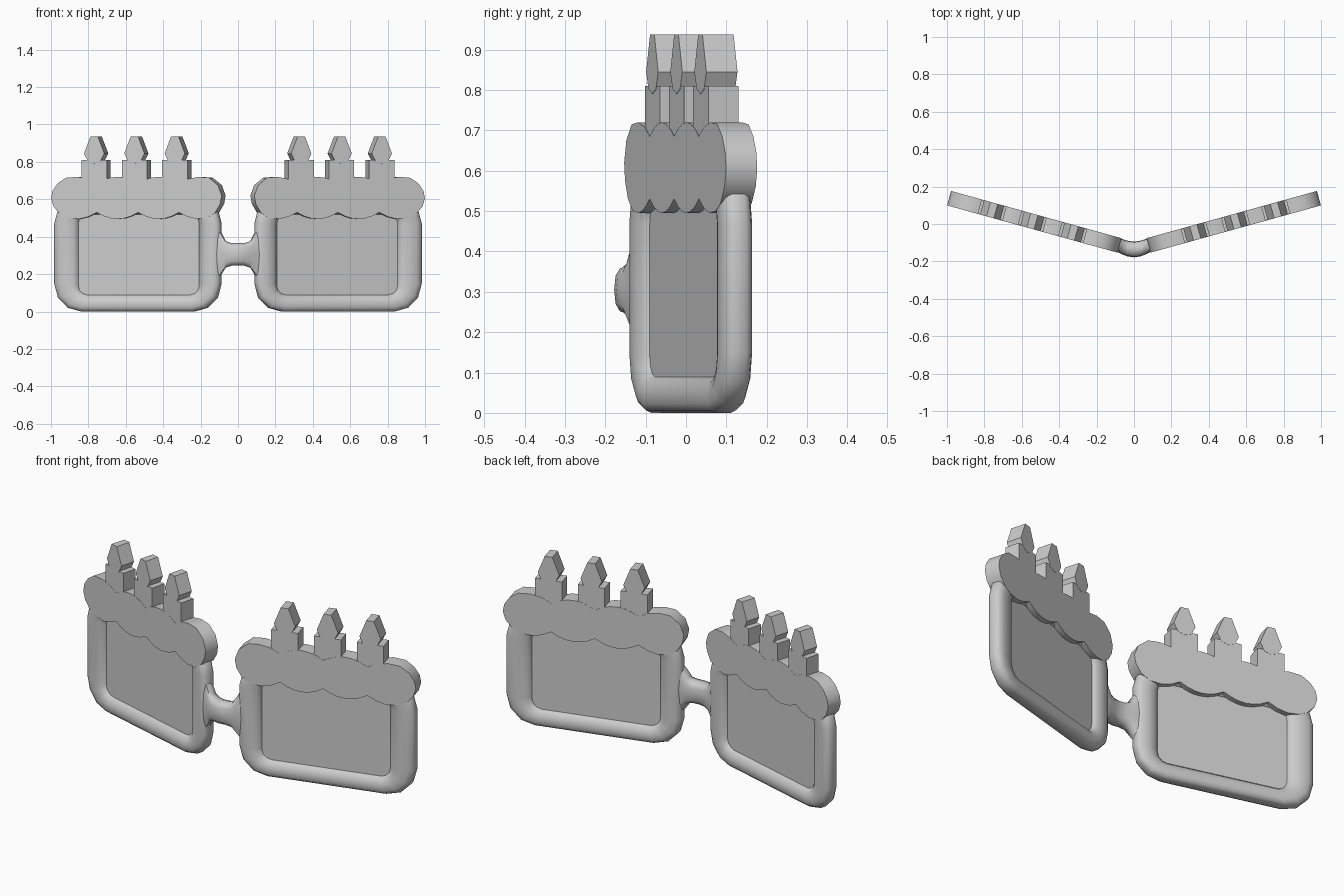
import bpy, bmesh, math
from mathutils import Vector

if "Cube" in bpy.data.objects:
    bpy.data.objects.remove(bpy.data.objects["Cube"])

ANG = math.atan(0.277)          # sweep-back of each half
Y0, T = -0.136, 0.04            # fold line position, half thickness
C, S = math.cos(ANG), math.sin(ANG)


def place(u, v, z):
    """Right-half plane coordinates (along, depth, up) to world."""
    return Vector((u * C - v * S, Y0 + u * S + v * C, z))


def finish(name, bm, angle=40):
    bmesh.ops.recalc_face_normals(bm, faces=bm.faces)
    me = bpy.data.meshes.new(name)
    bm.to_mesh(me)
    bm.free()
    ob = bpy.data.objects.new(name, me)
    bpy.context.collection.objects.link(ob)
    bpy.ops.object.select_all(action='DESELECT')
    ob.select_set(True)
    bpy.context.view_layer.objects.active = ob
    bpy.ops.object.shade_smooth_by_angle(angle=math.radians(angle))
    mod = ob.modifiers.new("mirror", 'MIRROR')
    mod.use_clip = True
    return ob


def slab(name, outline, half):
    """Outline (u, z) extruded symmetrically through the thickness."""
    bm = bmesh.new()
    f = [bm.verts.new(place(u, -half, z)) for u, z in outline]
    b = [bm.verts.new(place(u, half, z)) for u, z in outline]
    bm.faces.new(f)
    bm.faces.new(b[::-1])
    n = len(f)
    for i in range(n):
        j = (i + 1) % n
        bm.faces.new((f[i], f[j], b[j], b[i]))
    return finish(name, bm)


def loft(bm, rings, closed):
    n = len(rings[0])
    last = len(rings) if closed else len(rings) - 1
    for k in range(last):
        a, b = rings[k], rings[(k + 1) % len(rings)]
        for i in range(n):
            j = (i + 1) % n
            bm.faces.new((a[i], a[j], b[j], b[i]))


def round_rect(u0, u1, z0, z1, r, seg=3):
    pts = []
    for q, (u, z) in enumerate([(u1 - r, z1 - r), (u0 + r, z1 - r),
                                (u0 + r, z0 + r), (u1 - r, z0 + r)]):
        for k in range(seg + 1):
            a = math.pi / 2 * (q + k / seg)
            pts.append((u + r * math.cos(a), z + r * math.sin(a)))
    return pts


# Frame rim: rounded section swept between outer and inner rounded rectangles
outer = round_rect(0.095, 1.015, 0.0, 0.62, 0.15)
inner = round_rect(0.213, 0.882, 0.09, 0.518, 0.05)
front = [(0.0, -0.016), (0.07, -0.03), (0.25, -0.039), (0.55, -0.039),
         (0.82, -0.03), (1.0, -0.010)]
section = front + [(t, -v) for t, v in reversed(front)]
bm = bmesh.new()
rings = []
for t, v in section:
    rings.append([bm.verts.new(place(o[0] + (i[0] - o[0]) * t, v,
                                     o[1] + (i[1] - o[1]) * t))
                  for o, i in zip(outer, inner)])
loft(bm, rings, True)
finish("frame", bm, 50)

# Lens panel
slab("lens", round_rect(0.205, 0.89, 0.082, 0.526, 0.05), 0.011)


# Scalloped icing
def scallop(u0, u1, zc, h, seg=6):
    return [(u0 + (u1 - u0) * k / seg,
             zc + h * (1 - (2 * k / seg - 1) ** 2)) for k in range(seg)]


cusps = [0.317, 0.543, 0.773]
icing = [(0.317, 0.530), (0.27, 0.507), (0.22, 0.495), (0.16, 0.500),
         (0.115, 0.53), (0.088, 0.575), (0.080, 0.62), (0.10, 0.675),
         (0.15, 0.715), (0.21, 0.72), (0.27, 0.708)]
icing += scallop(cusps[0], cusps[1], 0.685, 0.035)
icing += scallop(cusps[1], cusps[2], 0.685, 0.035)
icing += [(0.773, 0.685), (0.82, 0.708), (0.88, 0.72), (0.945, 0.715),
          (0.99, 0.685), (1.018, 0.645), (1.026, 0.605), (1.012, 0.56),
          (0.975, 0.52), (0.93, 0.50), (0.87, 0.495), (0.82, 0.507)]
icing += scallop(cusps[2], cusps[1], 0.53, -0.035)
icing += scallop(cusps[1], cusps[0], 0.53, -0.035)
slab("icing", icing, T)

# Candles and flames
for n, u in enumerate((0.340, 0.564, 0.787), 1):
    slab(f"candle_{n}", [(u - 0.07, 0.66), (u + 0.07, 0.66),
                         (u + 0.07, 0.81), (u - 0.07, 0.81)], T - 0.001)
    half = [(0.02, 0.937), (0.056, 0.845), (0.035, 0.803)]
    slab(f"flame_{n}", [(u + a, z) for a, z in half] + [(u, 0.79)]
         + [(u - a, z) for a, z in reversed(half)], T)

# Nose bridge: x, front y, back y, low z, high z, flaring into the rims
bm = bmesh.new()
rings = []
for x, yf, yb, z0, z1 in [(0, -0.178, -0.094, 0.245, 0.365),
                          (0.035, -0.173, -0.089, 0.245, 0.366),
                          (0.065, -0.162, -0.080, 0.235, 0.376),
                          (0.09, -0.148, -0.076, 0.195, 0.425),
                          (0.14, -0.128, -0.070, 0.13, 0.48)]:
    yc, zc, hy, hz = (yf + yb) / 2, (z0 + z1) / 2, (yb - yf) / 2, (z1 - z0) / 2
    ring = []
    for k in range(12):
        c, s = math.cos(k * math.pi / 6), math.sin(k * math.pi / 6)
        ring.append(bm.verts.new((
            x, yc + hy * math.copysign(abs(c) ** 0.6, c),
            zc + hz * math.copysign(abs(s) ** 0.8, s))))
    rings.append(ring)
loft(bm, rings, False)
bm.faces.new(rings[-1])
finish("bridge", bm, 60)
